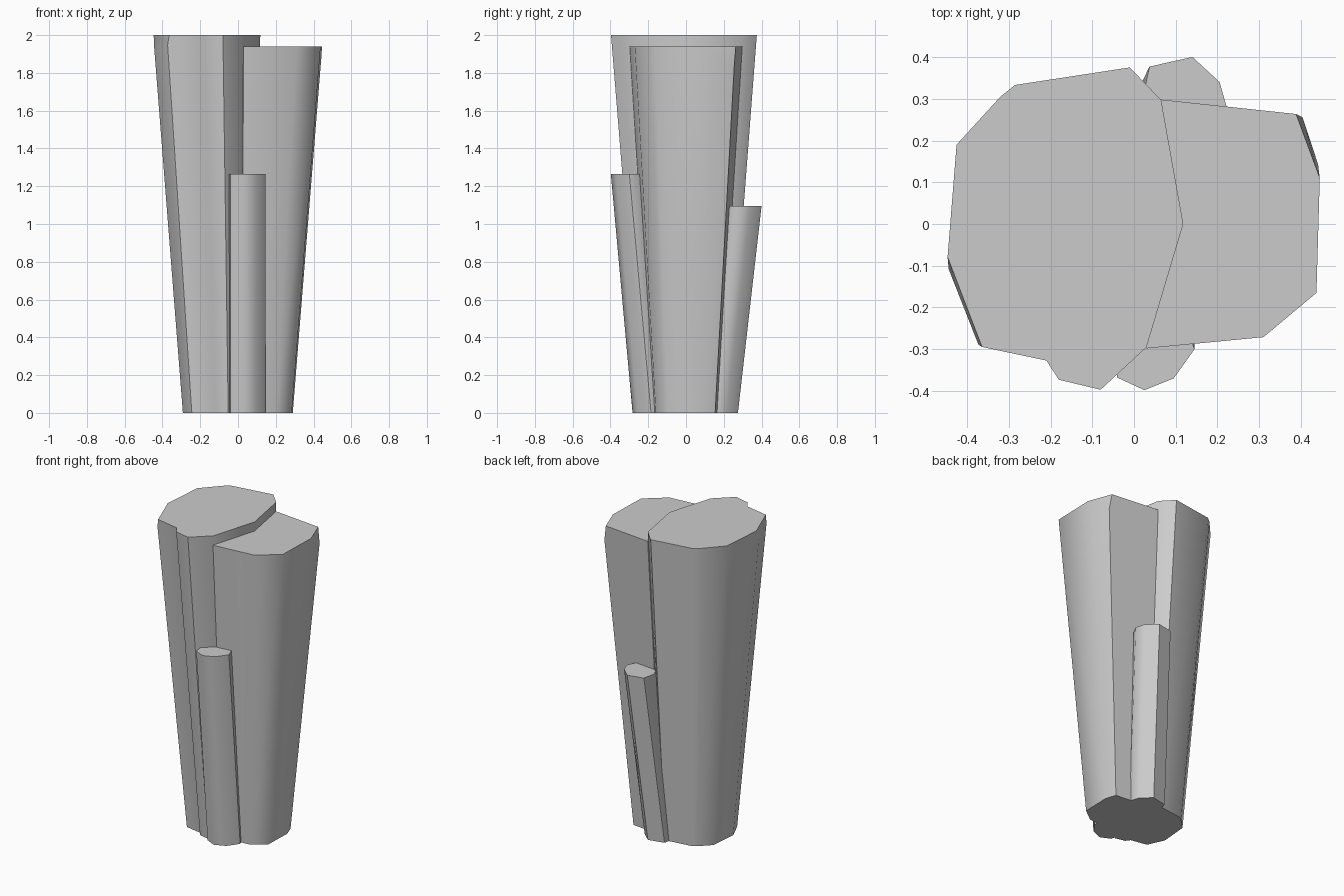
import bpy, bmesh, math
from mathutils import Vector

if "Cube" in bpy.data.objects:
    bpy.data.objects.remove(bpy.data.objects["Cube"])


def column(name, top, height, to_base, chamfer=None):
    """Leaning prism: top outline, base outline from to_base(x, y), optional corner cut."""
    bm = bmesh.new()
    lo = [bm.verts.new((*to_base(x, y), 0)) for x, y in top]
    hi = [bm.verts.new((x, y, height)) for x, y in top]
    n = len(top)
    bm.faces.new(lo[::-1])
    bm.faces.new(hi)
    for i in range(n):
        j = (i + 1) % n
        bm.faces.new((lo[i], lo[j], hi[j], hi[i]))
    if chamfer:
        # slice a steep sliver off the rim between two points
        a, b = (Vector((*p, height)) for p in chamfer)
        out = (b - a).cross(Vector((0, 0, 1))).normalized()
        bisect = bmesh.ops.bisect_plane(
            bm, geom=bm.verts[:] + bm.edges[:] + bm.faces[:], plane_co=a,
            plane_no=out + Vector((0, 0, 0.12)), clear_outer=True)
        cut = [e for e in bisect["geom_cut"] if isinstance(e, bmesh.types.BMEdge)]
        bmesh.ops.holes_fill(bm, edges=cut, sides=0)
    bmesh.ops.recalc_face_normals(bm, faces=bm.faces[:])
    mesh = bpy.data.meshes.new(name)
    bm.to_mesh(mesh)
    bm.free()
    ob = bpy.data.objects.new(name, mesh)
    bpy.context.collection.objects.link(ob)
    bpy.ops.object.select_all(action="DESELECT")
    ob.select_set(True)
    bpy.context.view_layer.objects.active = ob
    bpy.ops.object.shade_smooth_by_angle(angle=math.radians(50))


def taper(x, y):
    return 0.65 * x, 0.59 * y


def lean(dx, dy):
    return lambda x, y: (x - dx, y - dy)


# Two large flaring columns
column("tall_column",
       [(-0.01, 0.375), (-0.285, 0.333), (-0.32, 0.305), (-0.425, 0.19),
        (-0.449, -0.11), (-0.376, -0.292), (-0.21, -0.327), (-0.18, -0.373),
        (-0.08, -0.397), (0.03, -0.295), (0.118, 0.0), (0.065, 0.297)],
       2.0, taper, ((-0.447, -0.078), (-0.365, -0.292)))
column("right_column",
       [(0.0, -0.2), (0.03, -0.298), (0.31, -0.271), (0.437, -0.165),
        (0.446, 0.145), (0.411, 0.261), (0.065, 0.298), (0.0, 0.2)],
       1.94, taper, ((0.445, 0.11), (0.388, 0.264)))

# Two small leaning columns front and back
column("front_small_column",
       [(-0.05, -0.3), (-0.04, -0.368), (0.025, -0.398), (0.095, -0.37),
        (0.145, -0.3), (0.12, -0.23), (0.05, -0.2), (-0.02, -0.23)],
       1.265, lean(0.0, -0.115))
column("back_small_column",
       [(0.222, 0.28), (0.205, 0.34), (0.14, 0.4), (0.037, 0.377),
        (0.02, 0.3), (0.045, 0.23), (0.12, 0.2), (0.19, 0.22)],
       1.095, lean(0.06, 0.125))
